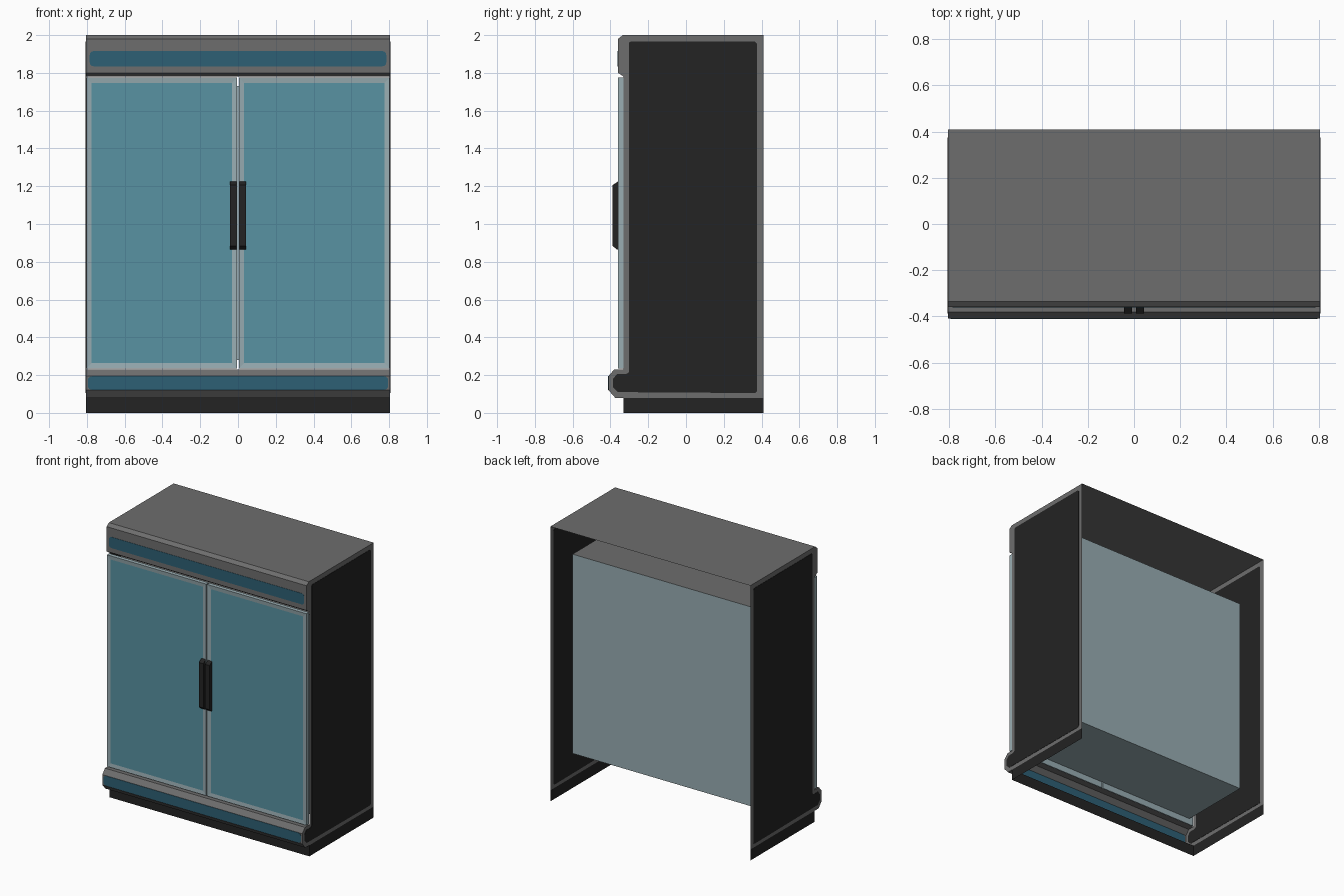
import bpy, bmesh, math
from mathutils import Vector

if "Cube" in bpy.data.objects:
    bpy.data.objects.remove(bpy.data.objects["Cube"])

W = 0.805  # half width


def mat(name, rgb):
    m = bpy.data.materials.new(name)
    m.diffuse_color = (*rgb, 1)
    m.use_nodes = True
    m.node_tree.nodes["Principled BSDF"].inputs["Base Color"].default_value = m.diffuse_color
    return m


GREY = mat("body_grey", (0.155, 0.155, 0.155))
BLACK = mat("trim_black", (0.017, 0.017, 0.017))
PALE = mat("frame_pale", (0.32, 0.42, 0.45))
GLASS = mat("glass_teal", (0.098, 0.29, 0.36))
BAND = mat("band_dark_teal", (0.027, 0.117, 0.178))


def finish(bm, name, *mats):
    me = bpy.data.meshes.new(name)
    bm.to_mesh(me)
    bm.free()
    for m in mats:
        me.materials.append(m)
    ob = bpy.data.objects.new(name, me)
    bpy.context.collection.objects.link(ob)
    return ob


def sheet(name, path, offset, m, out):
    """Sweep an open path along offset; the first face looks towards out."""
    bm = bmesh.new()
    off = Vector(offset)
    a = [bm.verts.new(Vector(p)) for p in path]
    b = [bm.verts.new(Vector(p) + off) for p in path]
    fs = [bm.faces.new((a[i], a[i + 1], b[i + 1], b[i])) for i in range(len(a) - 1)]
    bm.normal_update()
    if fs[0].normal.dot(Vector(out)) < 0:
        bmesh.ops.reverse_faces(bm, faces=fs)
    return finish(bm, name, m)


def prism(name, outline, offset, m):
    """Closed solid from an outline pushed along offset."""
    bm = bmesh.new()
    f = bm.faces.new([bm.verts.new(Vector(p)) for p in outline])
    r = bmesh.ops.extrude_face_region(bm, geom=[f], use_keep_orig=True)
    bmesh.ops.translate(bm, vec=offset,
                        verts=[v for v in r["geom"] if isinstance(v, bmesh.types.BMVert)])
    bmesh.ops.recalc_face_normals(bm, faces=bm.faces[:])
    return finish(bm, name, m)


def box(x0, x1, y0, y1, z0, z1):
    bm = bmesh.new()
    bmesh.ops.create_cube(bm, size=1)
    for v in bm.verts:
        v.co = ((x0 + x1) / 2 + v.co.x * (x1 - x0),
                (y0 + y1) / 2 + v.co.y * (y1 - y0),
                (z0 + z1) / 2 + v.co.z * (z1 - z0))
    bm.normal_update()
    return bm


def rounded(hx, z0, z1, r, n=4):
    """Rounded rectangle as (x, z) points, centred on x = 0."""
    pts = []
    corners = [(hx - r, z1 - r), (-hx + r, z1 - r), (-hx + r, z0 + r), (hx - r, z0 + r)]
    for k, (cx, cz) in enumerate(corners):
        for i in range(n + 1):
            a = math.pi / 2 * (k + i / n)
            pts.append((cx + r * math.cos(a), cz + r * math.sin(a)))
    return pts


# Side profile (y, z), from the back of the roof round the front
P = [(0.41, 2), (-0.335, 2), (-0.36, 1.98), (-0.36, 1.8), (-0.33, 1.78),
     (-0.33, 0.23), (-0.38, 0.23), (-0.41, 0.195), (-0.41, 0.12),
     (-0.375, 0.08), (-0.33, 0.08), (0.41, 0.08)]
# Black side panel, inside the grey border
Q = [(0.365, 1.965), (-0.295, 1.965), (-0.303, 1.957), (-0.303, 0.215), (-0.318, 0.205),
     (-0.365, 0.205), (-0.387, 0.18), (-0.387, 0.135), (-0.362, 0.11),
     (0.365, 0.105), (0.375, 0.115), (0.375, 1.955)]

# Roof with header, and lower bumper
sheet("roof_and_header", [(-W, y, z) for y, z in P[:5]], (2 * W, 0, 0), GREY, (0, 0, 1))
sheet("lower_bumper", [(-W, y, z) for y, z in P[5:11]], (2 * W, 0, 0), GREY, (0, 0, 1))

# Thin side walls with black panels showing on both faces
for s, side in ((-1, "left"), (1, "right")):
    bm = bmesh.new()
    f = bm.faces.new([bm.verts.new((s * W, y, z)) for y, z in P])
    f.normal_update()
    if f.normal.x * s < 0:
        f.normal_flip()
    finish(bm, side + "_wall", GREY)
    prism(side + "_wall_panel", [(s * W - 0.002, y, z) for y, z in Q], (0.004, 0, 0), BLACK)

# Kick plate round front and sides
sheet("kick_plate", [(W, 0.41, 0), (W, -0.33, 0), (-W, -0.33, 0), (-W, 0.41, 0)],
      (0, 0, 0.08), BLACK, (1, 0, 0))

# Coloured bands on header and bumper
prism("header_band", [(x, -0.362, z) for x, z in rounded(0.785, 1.835, 1.915, 0.02)],
      (0, 0.004, 0), BAND)
prism("bumper_band", [(x, -0.412, z) for x, z in rounded(0.795, 0.122, 0.194, 0.022)],
      (0, 0.004, 0), BAND)

# Inner cabinet, open towards the doors, with a grey top
bm = box(-0.77, 0.77, -0.33, 0.205, 0.28, 1.73)
bmesh.ops.delete(bm, geom=[f for f in bm.faces if f.normal.y < -0.5], context="FACES_ONLY")
for f in bm.faces:
    f.material_index = 1 if f.normal.z > 0.5 else 0
finish(bm, "inner_cabinet", PALE, GREY)

for s, side in ((-1, "left"), (1, "right")):
    # Door with inset glass
    x0, x1 = sorted((s * 0.004, s * 0.803))
    bm = box(x0, x1, -0.36, -0.332, 0.236, 1.776)
    front = [f for f in bm.faces if f.normal.y < -0.5]
    bmesh.ops.inset_region(bm, faces=front, thickness=0.04, depth=0)
    bmesh.ops.translate(bm, verts=front[0].verts[:], vec=(0, 0.003, 0))
    front[0].material_index = 1
    finish(bm, side + "_door", PALE, GLASS)

    # Handle with chamfered ends
    hx = min(s * 0.008, s * 0.043)
    prism(side + "_handle", [(hx, y, z) for y, z in
                             [(-0.359, 1.226), (-0.388, 1.206), (-0.388, 0.884),
                              (-0.368, 0.866), (-0.359, 0.866)]], (0.035, 0, 0), BLACK)
